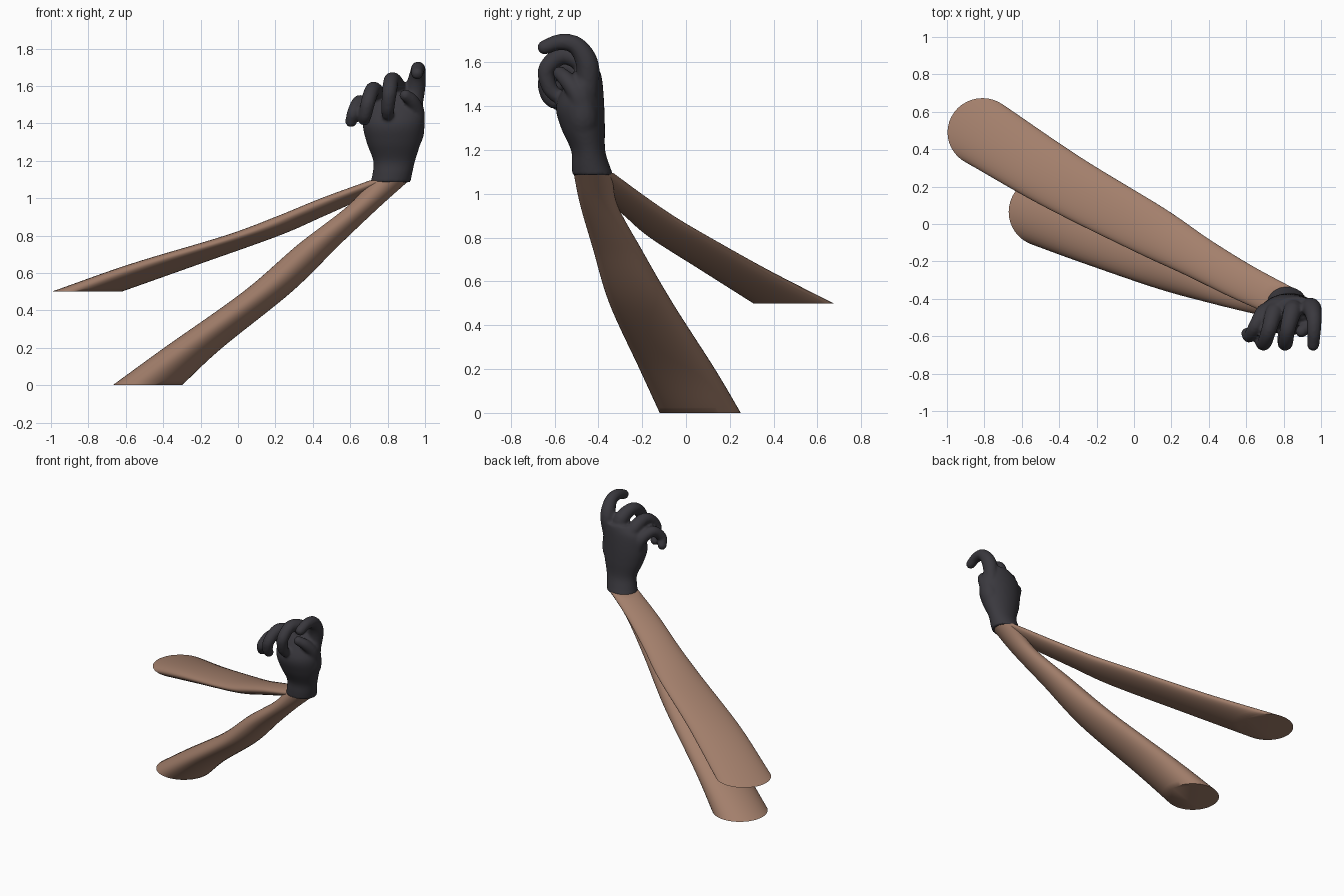
import bpy, bmesh, math
from mathutils import Vector

if "Cube" in bpy.data.objects:
    bpy.data.objects.remove(bpy.data.objects["Cube"])

def material(name, rgb):
    m = bpy.data.materials.new(name)
    m.diffuse_color = (*rgb, 1)
    m.use_nodes = True
    m.node_tree.nodes["Principled BSDF"].inputs["Base Color"].default_value = m.diffuse_color
    return m

SKIN = material("brown skin", (0.37, 0.215, 0.15))
GLOVE = material("charcoal glove", (0.042, 0.04, 0.048))

def spline(rows, steps):
    """Catmull-Rom interpolation through rows of numbers."""
    rows = [Vector(r) for r in rows]
    p = [2 * rows[0] - rows[1]] + rows + [2 * rows[-1] - rows[-2]]
    out = []
    for i in range(1, len(p) - 2):
        a, b, c, d = p[i - 1:i + 3]
        for k in range(steps):
            t = k / steps
            out.append(0.5 * (2 * b + (c - a) * t + (2 * a - 5 * b + 4 * c - d) * t * t
                              + (3 * b - a - 3 * c + d) * t ** 3))
    return out + [rows[-1]]

def loft(bm, rings):
    """Skin closed rings of points and cap both ends."""
    vs = [[bm.verts.new(q) for q in ring] for ring in rings]
    n = len(vs[0])
    for lo, hi in zip(vs, vs[1:]):
        for i in range(n):
            j = (i + 1) % n
            bm.faces.new((lo[i], lo[j], hi[j], hi[i]))
    bm.faces.new(vs[0][::-1])
    bm.faces.new(vs[-1])

def slices(rows, steps, n=40):
    """Horizontal elliptical rings from rows of z, cx, cy, rx, ry."""
    rings = []
    for z, cx, cy, rx, ry in spline(rows, steps):
        rings.append([(cx + rx * math.cos(2 * math.pi * i / n),
                       cy + ry * math.sin(2 * math.pi * i / n), z) for i in range(n)])
    return rings

def tube(bm, points, n=16):
    """Round-ended tapering tube along rows of x, y, z, r."""
    path = spline(points, 5)
    rings, side = [], Vector((1, 0, 0))
    c = [Vector(p[:3]) for p in path]
    for i, p in enumerate(path):
        t = (c[min(i + 1, len(c) - 1)] - c[max(i - 1, 0)]).normalized()
        u = (side - t * side.dot(t)).normalized()
        w = t.cross(u)
        rings.append((c[i], p[3], u, w, t))
    o, r, u, w, t = rings[-1]
    for k in range(1, 5):
        a = k / 5 * math.pi / 2
        rings.append((o + t * r * math.sin(a), r * math.cos(a), u, w, t))
    loft(bm, [[o + r * (u * math.cos(2 * math.pi * i / n) + w * math.sin(2 * math.pi * i / n))
               for i in range(n)] for o, r, u, w, t in rings])

def finish(bm, name, mat):
    bmesh.ops.recalc_face_normals(bm, faces=bm.faces)
    me = bpy.data.meshes.new(name)
    bm.to_mesh(me)
    bm.free()
    me.materials.append(mat)
    for f in me.polygons:
        f.use_smooth = True
    me.set_sharp_from_angle(angle=math.radians(50))
    ob = bpy.data.objects.new(name, me)
    bpy.context.collection.objects.link(ob)
    return ob

# Two forearms, cut flat at the elbow and meeting in the wrist
arms = {
    "lower_forearm": [
        (0, -.485, .065, .185, .185), (.2, -.24, -.04, .155, .172),
        (.5, .158, -.205, .13, .145), (.75, .43, -.315, .112, .11),
        (.95, .665, -.398, .088, .085), (1.095, .815, -.425, .1, .088)],
    "upper_forearm": [
        (.5, -.81, .49, .187, .183), (.65, -.385, .225, .185, .155),
        (.8, .075, -.027, .145, .138), (.9, .325, -.17, .125, .112),
        (1.0, .56, -.3, .115, .097), (1.095, .805, -.42, .1, .088)],
}
for name, rows in arms.items():
    bm = bmesh.new()
    loft(bm, slices(rows, 8))
    finish(bm, name, SKIN)

# Gloved hand: wrist and palm
bm = bmesh.new()
loft(bm, slices([
    (1.085, .815, -.425, .107, .094), (1.13, .825, -.435, .106, .086),
    (1.2, .835, -.447, .112, .078), (1.3, .832, -.47, .145, .1),
    (1.4, .83, -.483, .163, .11), (1.5, .84, -.465, .15, .085),
    (1.56, .87, -.45, .105, .06)], 5))
# Heel of the thumb
tube(bm, [(.87, -.47, 1.24, .06), (.92, -.47, 1.34, .072), (.94, -.48, 1.44, .058)])
# Curled fingers from index to little finger, then the thumb
digits = [
    [(.93, -.45, 1.46, .05), (.95, -.45, 1.59, .052), (.962, -.5, 1.675, .042),
     (.962, -.575, 1.692, .037), (.958, -.645, 1.668, .033)],
    [(.86, -.45, 1.48, .05), (.848, -.465, 1.59, .05), (.822, -.56, 1.632, .042),
     (.81, -.635, 1.57, .04), (.802, -.625, 1.49, .036), (.8, -.595, 1.45, .033)],
    [(.78, -.45, 1.45, .05), (.75, -.475, 1.54, .048), (.722, -.565, 1.582, .041),
     (.697, -.635, 1.52, .039), (.682, -.63, 1.45, .035), (.675, -.605, 1.42, .032)],
    [(.72, -.46, 1.4, .045), (.69, -.475, 1.48, .042), (.65, -.545, 1.515, .037),
     (.618, -.6, 1.46, .034), (.604, -.585, 1.41, .031)],
    [(.94, -.47, 1.38, .055), (.955, -.5, 1.46, .043), (.93, -.545, 1.52, .037),
     (.895, -.575, 1.55, .032)],
]
for d in digits:
    tube(bm, d)
hand = finish(bm, "gloved_hand", GLOVE)

# Fuse the hand into one smooth skin
rm = hand.modifiers.new("fuse", 'REMESH')
rm.mode = 'VOXEL'
rm.voxel_size = 0.009
rm.use_smooth_shade = True
sm = hand.modifiers.new("soften", 'SMOOTH')
sm.factor = 0.5
sm.iterations = 4
